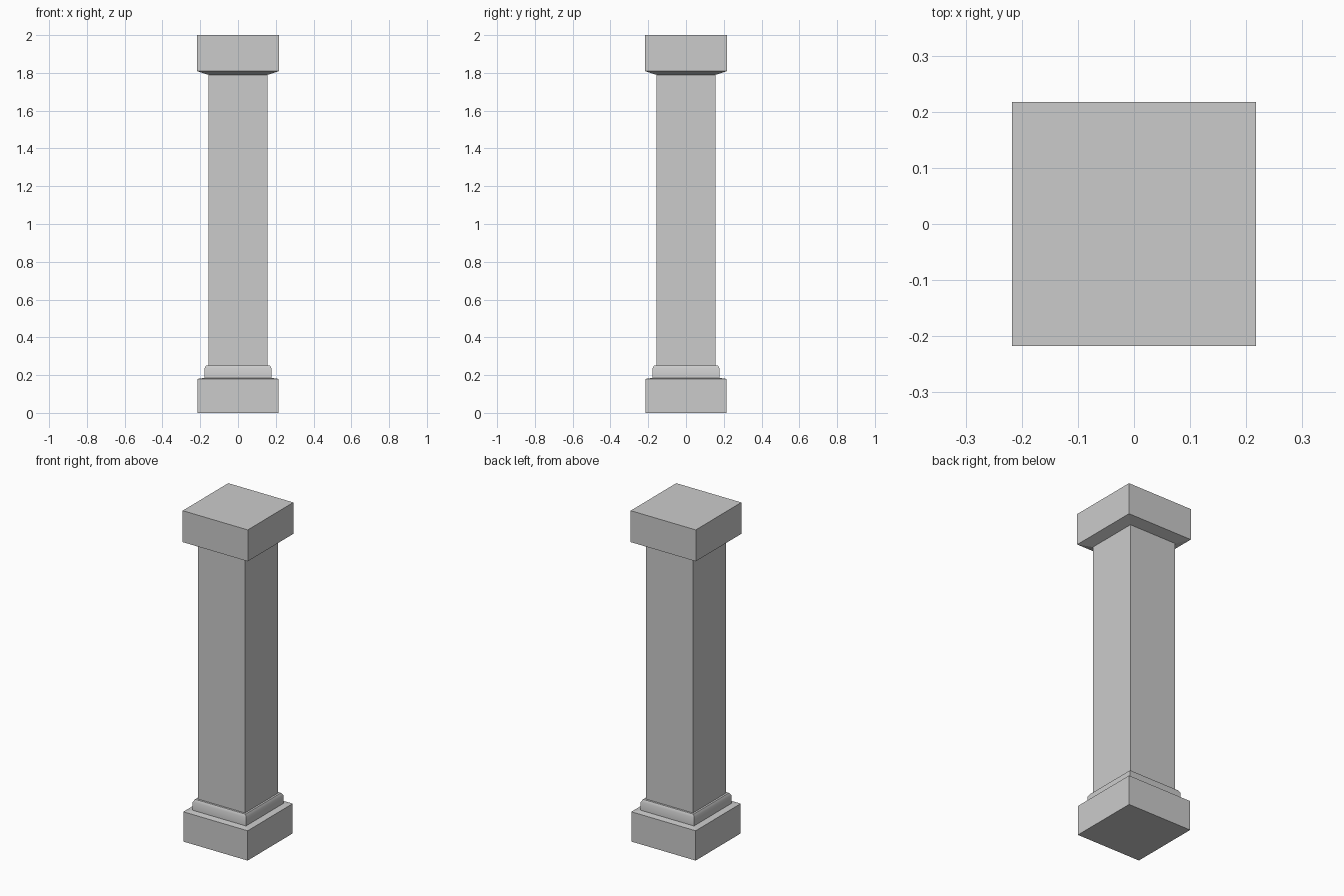
import bpy, bmesh, math

if "Cube" in bpy.data.objects:
    bpy.data.objects.remove(bpy.data.objects["Cube"])


def square_part(name, profile, bottom=False, top=False, smooth=None):
    """Sweep a (half width, height) profile, listed upwards, around a square."""
    bm = bmesh.new()
    rings = [[bm.verts.new((sx * w, sy * w, z))
              for sx, sy in ((-1, -1), (1, -1), (1, 1), (-1, 1))]
             for w, z in profile]
    for low, high in zip(rings, rings[1:]):
        for i in range(4):
            j = (i + 1) % 4
            bm.faces.new((low[i], low[j], high[j], high[i]))
    if bottom:
        bm.faces.new(rings[0][::-1])
    if top:
        bm.faces.new(rings[-1])
    mesh = bpy.data.meshes.new(name)
    bm.to_mesh(mesh)
    bm.free()
    obj = bpy.data.objects.new(name, mesh)
    bpy.context.collection.objects.link(obj)
    if smooth:
        bpy.ops.object.select_all(action='DESELECT')
        obj.select_set(True)
        bpy.context.view_layer.objects.active = obj
        bpy.ops.object.shade_smooth_by_angle(angle=math.radians(smooth))
    return obj


# Square foot block with a faintly sloped top ledge
square_part("plinth", [(0.215, 0), (0.215, 0.18), (0.178, 0.185)], bottom=True)

# Moulding with a softened upper edge
square_part("base_moulding", [(0.178, 0.185), (0.178, 0.235),
                              (0.169, 0.25), (0.157, 0.25)], smooth=40)

# Straight shaft
square_part("shaft", [(0.157, 0.25), (0.157, 1.79)])

# Capital block with a sloped underside
square_part("capital", [(0.157, 1.79), (0.2175, 1.81), (0.2175, 2.0)], top=True)
